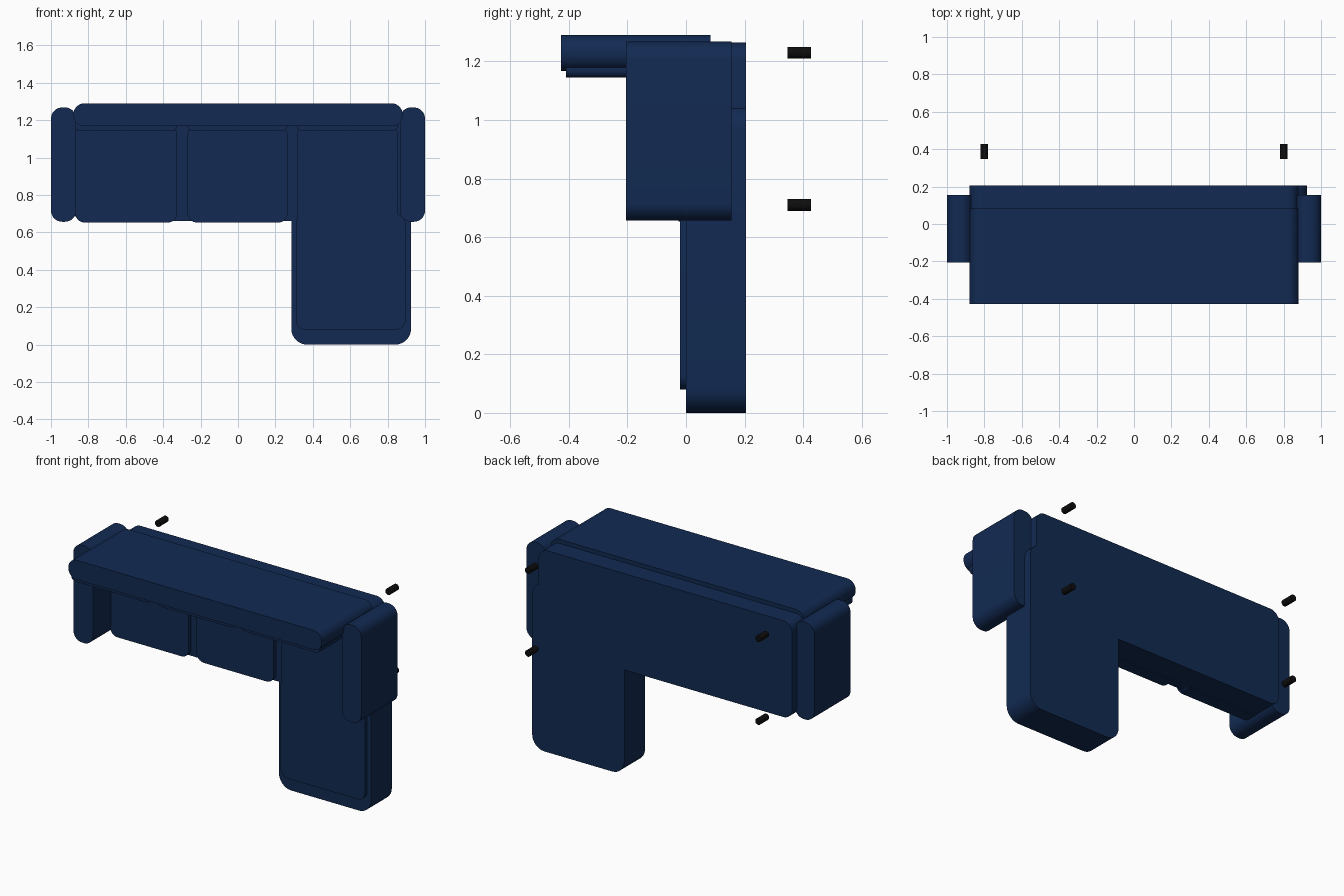
import bpy, bmesh, math

if "Cube" in bpy.data.objects:
    bpy.data.objects.remove(bpy.data.objects["Cube"])

def material(name, rgb):
    m = bpy.data.materials.new(name)
    m.diffuse_color = (*rgb, 1)
    m.use_nodes = True
    m.node_tree.nodes["Principled BSDF"].inputs["Base Color"].default_value = m.diffuse_color
    return m

navy = material("navy fabric", (0.006, 0.023, 0.085))
black = material("black feet", (0.004, 0.004, 0.004))

def finish(name, bm, mat):
    bmesh.ops.recalc_face_normals(bm, faces=bm.faces)
    me = bpy.data.meshes.new(name)
    bm.to_mesh(me)
    bm.free()
    me.materials.append(mat)
    ob = bpy.data.objects.new(name, me)
    bpy.context.collection.objects.link(ob)
    bpy.ops.object.select_all(action='DESELECT')
    ob.select_set(True)
    bpy.context.view_layer.objects.active = ob
    bpy.ops.object.shade_smooth_by_angle(angle=math.radians(40))
    return ob

def slab(name, x, y, z, r, steps=8):
    """Rounded rectangle in the XZ plane, extruded along Y."""
    bm = bmesh.new()
    pts = []
    corners = ((x[1] - r, z[1] - r), (x[0] + r, z[1] - r),
               (x[0] + r, z[0] + r), (x[1] - r, z[0] + r))
    for q, (cx, cz) in enumerate(corners):
        for i in range(steps + 1):
            a = math.pi / 2 * (q + i / steps)
            pts.append((cx + r * math.cos(a), cz + r * math.sin(a)))
    face = bm.faces.new([bm.verts.new((px, y[0], pz)) for px, pz in pts])
    ext = bmesh.ops.extrude_face_region(bm, geom=[face], use_keep_orig=True)
    moved = [g for g in ext["geom"] if isinstance(g, bmesh.types.BMVert)]
    bmesh.ops.translate(bm, verts=moved, vec=(0, y[1] - y[0], 0))
    return finish(name, bm, navy)

# Main base and chaise base
slab("base", (-0.88, 0.88), (0.0, 0.205), (0.66, 1.265), 0.06)
slab("chaise_base", (0.285, 0.925), (0.0, 0.205), (0.0, 1.05), 0.085)

# Arms
for side, x in (("left", (-1.0, -0.865)), ("right", (0.865, 1.0))):
    slab(side + "_arm", x, (-0.205, 0.155), (0.657, 1.268), 0.06)

# Backrest
slab("backrest", (-0.88, 0.88), (-0.427, 0.083), (1.168, 1.29), 0.059)

# Seat cushions and the thin back cushions above them
for i, x in enumerate(((-0.87, -0.325), (-0.27, 0.265), (0.315, 0.855))):
    slab(f"seat_cushion_{i + 1}", x, (-0.025, 0.05), (0.653, 1.17), 0.05)
    slab(f"back_cushion_{i + 1}", x, (-0.41, -0.01), (1.145, 1.205), 0.025)

# Chaise cushion
slab("chaise_cushion", (0.31, 0.895), (-0.02, 0.05), (0.08, 0.70), 0.05)

# Feet
for x in (-0.8, 0.8):
    for z in (0.71, 1.23):
        bm = bmesh.new()
        bmesh.ops.create_cone(bm, cap_ends=True, segments=24,
                              radius1=0.02, radius2=0.02, depth=0.08)
        for v in bm.verts:
            v.co = (v.co.x + x, 0.387 + v.co.z, z + v.co.y)
        finish("foot", bm, black)
